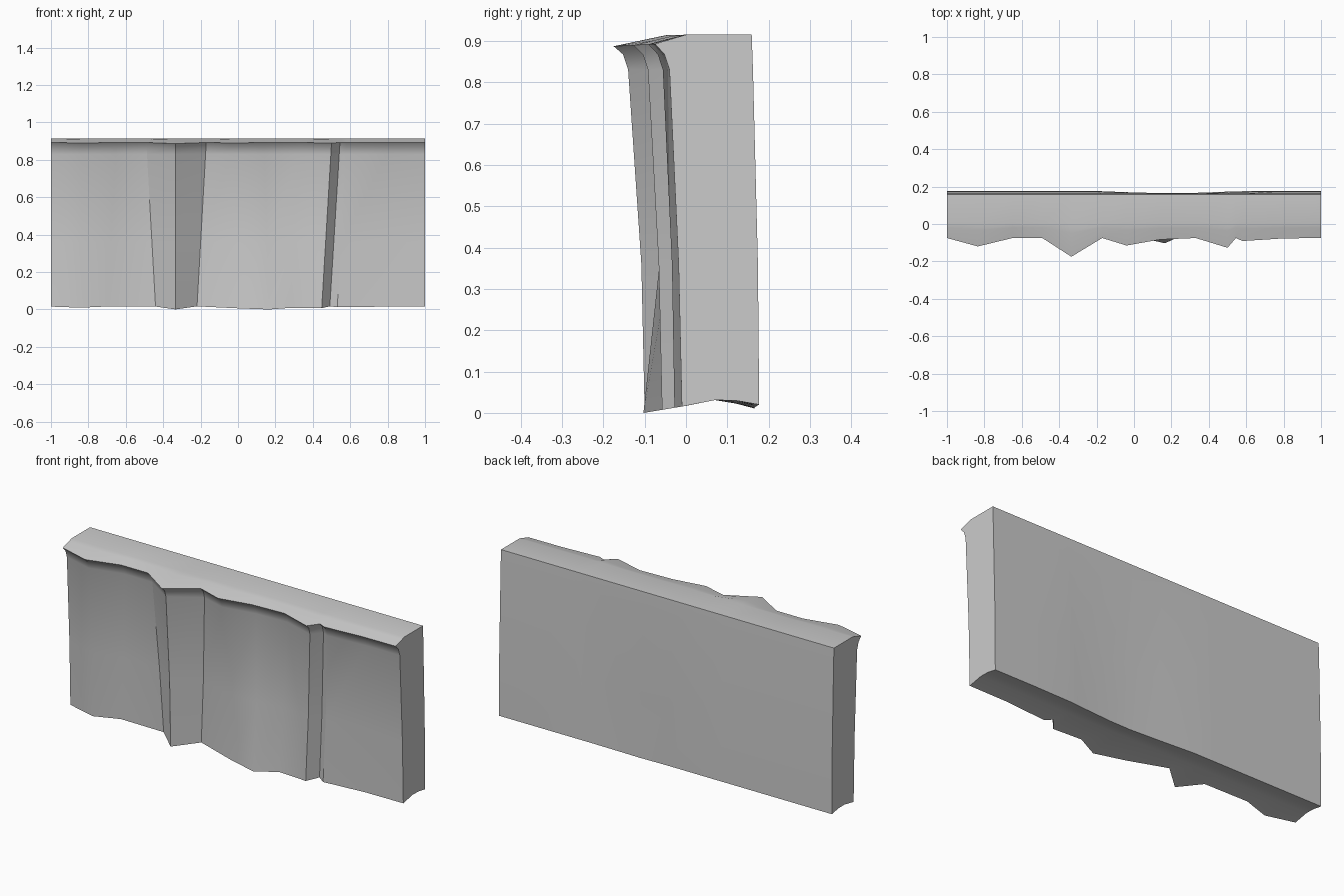
import bpy, bmesh, math

if "Cube" in bpy.data.objects:
    bpy.data.objects.remove(bpy.data.objects["Cube"])

# Rock stations along the wall: lip x, lip y, foot x, foot y, low-face y
STATIONS = [
    (-1.00, -.075, -1.00, -.010, -.018),
    (-0.835, -.120, -0.84, -.045, -.056),
    (-0.65, -.075, -0.70, -.005, -.014),
    (-0.49, -.075, -0.44, -.008, -.016),
    (-0.335, -.175, -0.335, -.100, -.108),
    (-0.17, -.075, -0.22, -.002, -.012),
    (-0.04, -.115, 0.00, -.065, -.062),
    (0.14, -.083, 0.165, -.103, -.064),
    (0.33, -.075, 0.28, -.050, -.040),
    (0.50, -.127, 0.447, -.058, -.066),
    (0.545, -.075, 0.49, -.002, -.012),
    (0.58, -.091, 0.53, -.028, -.034),
    (0.80, -.077, 0.77, -.012, -.020),
    (1.00, -.075, 1.00, -.010, -.018),
]


def section(xt, yt, xb, yb, ym):
    """Closed cross-section ring: foot, face, overhanging lip, top, back, underside."""
    dent = max(0, 1 - abs(xb - .2) / .38)
    back = .177 - .012 * min(1, dent * 1.5)
    lip_z = .897 + .057 * yt
    ring = [
        (yb, .017 + .165 * yb),
        (ym, .36),
        (yt + .035, .83),
        (yt + .023, .867),
        (yt, lip_z),
        (.27 * yt, .909 - .05 * (yt + .075)),
        (0, .915),
        (.159, .915),
        (.162, .83),
        (back - .003, .36),
        (back, .02 - .01 * dent),
        (.12, .03 - .008 * dent),
        (.07, .031),
    ]
    pts = []
    for y, z in ring:
        f = min(1, max(0, z / .89))
        pts.append((xb + (xt - xb) * f, y, z))
    return pts


# Loft the sections into one solid rock wall
bm = bmesh.new()
rings = [[bm.verts.new(p) for p in section(*s)] for s in STATIONS]
for a, b in zip(rings, rings[1:]):
    n = len(a)
    for i in range(n):
        j = (i + 1) % n
        bm.faces.new((a[i], b[i], b[j], a[j]))
bm.faces.new(rings[0])
bm.faces.new(rings[-1][::-1])
bmesh.ops.recalc_face_normals(bm, faces=bm.faces)
mesh = bpy.data.meshes.new("cliff_wall")
bm.to_mesh(mesh)
bm.free()

wall = bpy.data.objects.new("cliff_wall", mesh)
bpy.context.collection.objects.link(wall)
bpy.context.view_layer.objects.active = wall
wall.select_set(True)
bpy.ops.object.shade_smooth_by_angle(angle=math.radians(30))
